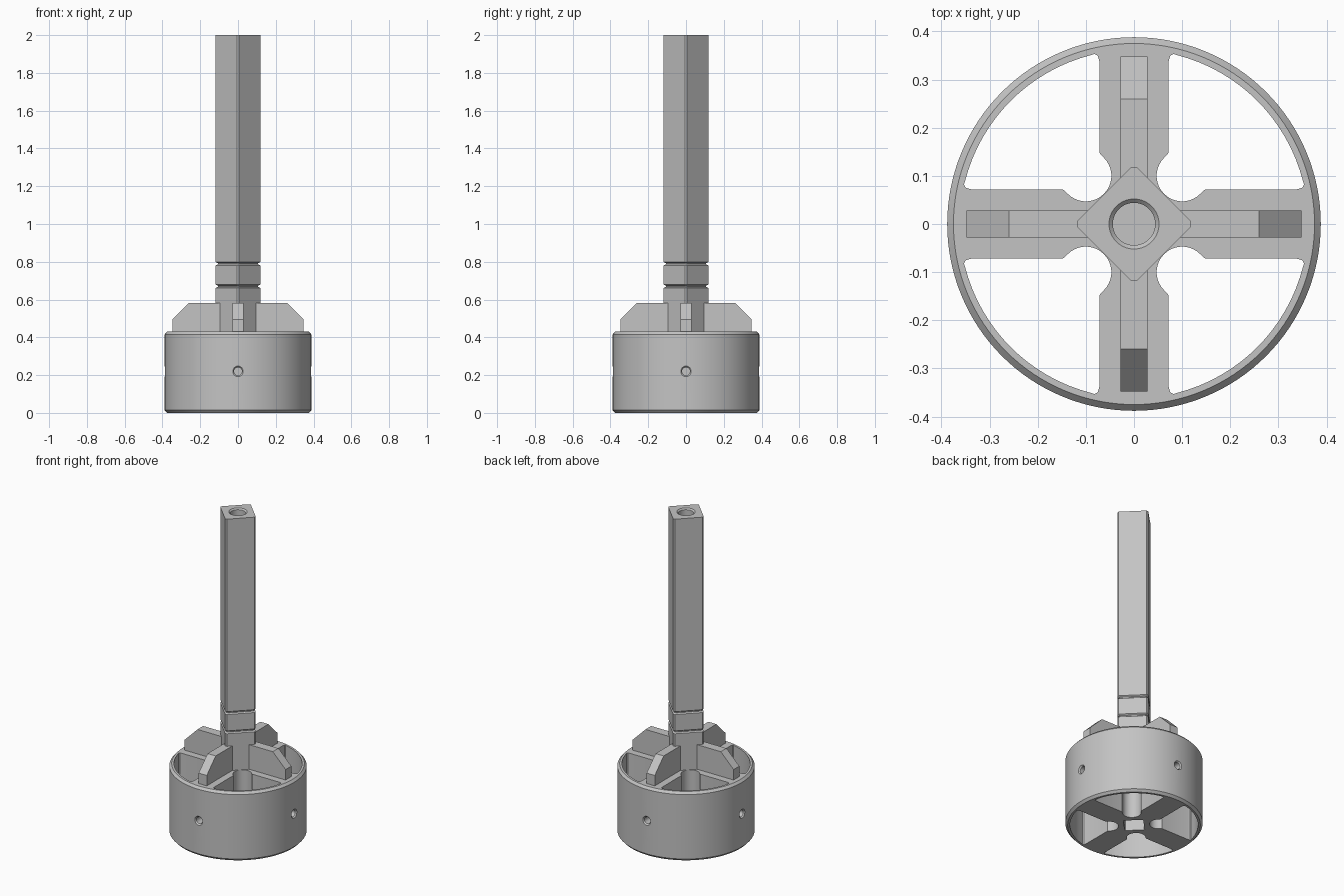
import bpy, bmesh, math
from mathutils import Matrix

if "Cube" in bpy.data.objects:
    bpy.data.objects.remove(bpy.data.objects["Cube"])

steel = bpy.data.materials.new("steel grey")
steel.diffuse_color = (0.55, 0.55, 0.55, 1)
steel.use_nodes = True
steel.node_tree.nodes["Principled BSDF"].inputs["Base Color"].default_value = steel.diffuse_color


def loft(name, rings, matrix=Matrix()):
    """Closed solid skinned through equal-length rings of points."""
    bm = bmesh.new()
    loops = [[bm.verts.new(matrix @ Matrix.Translation(p).translation) for p in r] for r in rings]
    n = len(loops[0])
    for a, b in zip(loops, loops[1:]):
        for i in range(n):
            bm.faces.new((a[i], a[(i + 1) % n], b[(i + 1) % n], b[i]))
    bm.faces.new(loops[0][::-1])
    bm.faces.new(loops[-1])
    bmesh.ops.recalc_face_normals(bm, faces=bm.faces)
    me = bpy.data.meshes.new(name)
    bm.to_mesh(me)
    bm.free()
    me.materials.append(steel)
    ob = bpy.data.objects.new(name, me)
    bpy.context.collection.objects.link(ob)
    return ob


def lathe(name, profile, n, matrix=Matrix()):
    """Round solid from (radius, height) pairs."""
    return loft(name, [[(r * math.cos(2 * math.pi * i / n), r * math.sin(2 * math.pi * i / n), z)
                        for i in range(n)] for r, z in profile], matrix)


def diamond(d, c, z):
    """Square turned 45 degrees with clipped corners; d = |x| + |y|, c = corner half width."""
    k = d - c
    return [(k, -c, z), (k, c, z), (c, k, z), (-c, k, z),
            (-k, c, z), (-k, -c, z), (-c, -k, z), (c, -k, z)]


def cut(ob, cutters):
    """Subtract cutters, bake the result and remove the cutters."""
    for c in cutters:
        c.hide_render = True
        m = ob.modifiers.new("cut", 'BOOLEAN')
        m.operation, m.solver, m.object = 'DIFFERENCE', 'EXACT', c
    deps = bpy.context.evaluated_depsgraph_get()
    me = bpy.data.meshes.new_from_object(ob.evaluated_get(deps))
    ob.modifiers.clear()
    ob.data = me
    me.materials.clear()
    me.materials.append(steel)
    for c in cutters:
        bpy.data.objects.remove(c)


def smooth(ob):
    bpy.ops.object.select_all(action='DESELECT')
    ob.select_set(True)
    bpy.context.view_layer.objects.active = ob
    bpy.ops.object.shade_smooth_by_angle(angle=math.radians(25))


TOP = 0.43
turns = [Matrix.Rotation(math.radians(90 * i), 4, 'Z') for i in range(4)]

# Hub: chamfered drum with four windows between the spokes
hub = lathe("hub", [(0.375, 0), (0.388, 0.014), (0.388, TOP - 0.014), (0.375, TOP)], 128)

# Half of the window outline, mirrored across its diagonal
half = [(0.1 + 0.053 * math.cos(math.radians(a)), 0.1 + 0.053 * math.sin(math.radians(a)))
        for a in range(225, 134, -10)]
half += [(0.072, 0.148), (0.072, 0.338), (0.075, 0.349), (0.082, 0.3535)]
half += [(0.362 * math.cos(math.radians(a)), 0.362 * math.sin(math.radians(a)))
         for a in (75.5, 72, 68, 64, 60, 56, 52, 48, 45)]
window = half + [(y, x) for x, y in half[-2:0:-1]]

cutters = []
for t in turns:
    cutters.append(loft("window_cutter", [[(x, y, z) for x, y in window] for z in (-0.1, 0.6)], t))
    # Countersunk radial screw hole
    aim = t @ Matrix.Translation((0, 0, 0.22)) @ Matrix.Rotation(math.radians(90), 4, 'Y')
    cutters.append(lathe("screw_hole_cutter",
                         [(0.021, 0.28), (0.021, 0.38), (0.028, 0.388), (0.028, 0.42)], 32, aim))
# Square drive socket underneath
cutters.append(loft("socket_cutter", [diamond(0.08, 0.003, z) for z in (-0.1, 0.3)]))
cut(hub, cutters)
smooth(hub)

# Shaft: square bar with two grooves and a round bore in the top
D, G = 0.124, 0.113
sections = [(D, TOP - 0.01)]
for g in (0.67, 0.79):
    sections += [(D, g - 0.009), (G, g - 0.003), (G, g + 0.003), (D, g + 0.009)]
sections.append((D, 2.0))
shaft = loft("shaft", [diamond(d, 0.006, z) for d, z in sections])
cut(shaft, [lathe("bore_cutter", [(0.044, 1.65), (0.044, 1.992), (0.052, 2.0), (0.052, 2.1)], 48)])
smooth(shaft)

# Four gusset fins from the shaft out along the spokes
fin = [(0.05, TOP - 0.01), (0.348, TOP - 0.01), (0.348, 0.495), (0.26, 0.583), (0.05, 0.583)]
for i, t in enumerate(turns):
    loft("fin_%d" % (i + 1), [[(x, y, z) for x, z in fin] for y in (-0.028, 0.028)], t)
